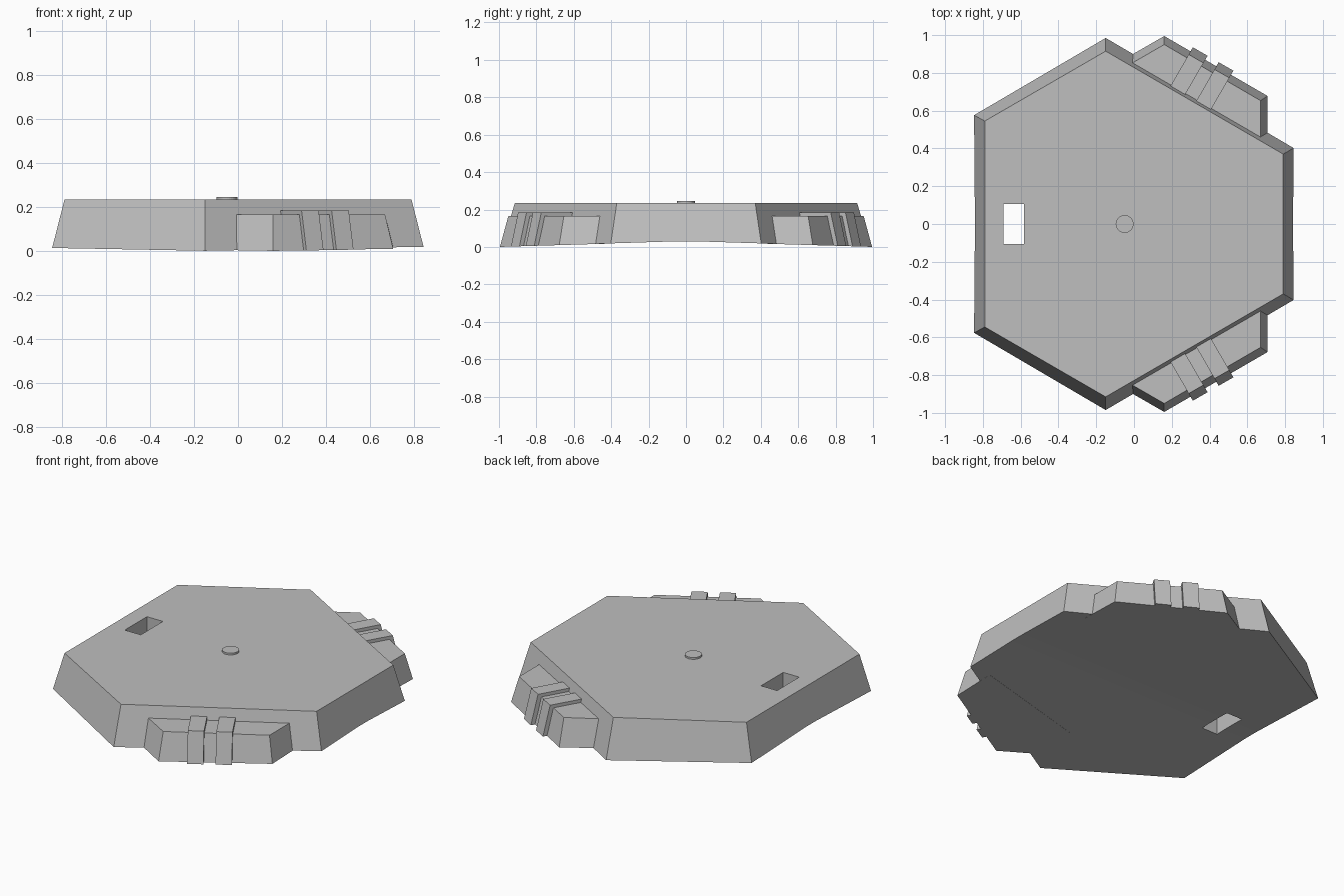
import bpy, bmesh, math
from mathutils import Vector

cube = bpy.data.objects.get("Cube")
if cube:
    bpy.data.objects.remove(cube, do_unlink=True)

grey = bpy.data.materials.new("plain grey")
grey.use_nodes = True
COLOUR = (0.52, 0.52, 0.52, 1)
grey.diffuse_color = COLOUR
grey.node_tree.nodes["Principled BSDF"].inputs["Base Color"].default_value = COLOUR

TOP = 0.235


def loft(name, lower, upper):
    """Solid between two matching rings of 3D points."""
    bm = bmesh.new()
    a = [bm.verts.new(p) for p in lower]
    b = [bm.verts.new(p) for p in upper]
    bm.faces.new(a[::-1])
    bm.faces.new(b)
    for i in range(len(a)):
        j = (i + 1) % len(a)
        bm.faces.new((a[i], a[j], b[j], b[i]))
    bmesh.ops.recalc_face_normals(bm, faces=bm.faces)
    mesh = bpy.data.meshes.new(name)
    bm.to_mesh(mesh)
    bm.free()
    mesh.materials.append(grey)
    obj = bpy.data.objects.new(name, mesh)
    bpy.context.collection.objects.link(obj)
    return obj


def at(points, z):
    return [(x, y, z) for x, y in points]


def mirrored(half):
    return half + [(x, -y) for x, y in reversed(half)]


def on_underside(points):
    """Ring lying on the gently vaulted underside."""
    return [(x, y, max(0, 0.03 * (1 - abs(y)))) for x, y in points]


def cut(target, cutter):
    mod = target.modifiers.new("cut", 'BOOLEAN')
    mod.operation = 'DIFFERENCE'
    mod.solver = 'EXACT'
    mod.object = cutter
    bpy.context.view_layer.objects.active = target
    bpy.ops.object.modifier_apply(modifier=mod.name)
    bpy.data.objects.remove(cutter, do_unlink=True)


# Six-sided tapered body
body = loft("body",
            at(mirrored([(-0.85, -0.578), (-0.15, -0.985), (0.85, -0.405)]), 0),
            at(mirrored([(-0.79, -0.545), (-0.15, -0.915), (0.79, -0.37)]), TOP))

# Shallow vault under the body, and the slot through it
vault = [(-1, 0), (-0.05, 0.03), (0.05, 0.03), (1, 0), (1, -0.1), (-1, -0.1)]
cut(body, loft("vault_cutter", [(-1, y, z) for y, z in vault],
               [(1, y, z) for y, z in vault]))
slot = [(-0.69, -0.107), (-0.582, -0.107), (-0.582, 0.107), (-0.69, 0.107)]
cut(body, loft("slot_cutter", at(slot, -0.1), at(slot, 0.4)))

# Small round button on the top
ring = [(-0.05 + 0.047 * math.cos(math.tau * i / 32),
         0.047 * math.sin(math.tau * i / 32)) for i in range(32)]
button = loft("button", at(ring, TOP - 0.02), at(ring, TOP + 0.011))

# Angled side blocks, each with two raised ribs
ALONG = Vector((math.cos(math.radians(30)), 0.5))
OUT = Vector((0.5, -math.cos(math.radians(30))))
BLOCK_LOW = [(-0.05, -0.6), (-0.05, -0.874), (0.16, -0.995), (0.707, -0.678), (0.707, -0.4)]
BLOCK_HIGH = [(-0.05, -0.6), (-0.05, -0.829), (0.16, -0.95), (0.67, -0.653), (0.67, -0.4)]


def rib_ring(start, width, outer):
    corners = [(start, 0.65), (start, outer), (start + width, outer), (start + width, 0.65)]
    return [tuple(ALONG * t + OUT * n) for t, n in corners]


for side, sign in (("right", 1), ("left", -1)):
    def flip(points):
        return [(x, y * sign) for x, y in points]

    loft(side + "_block", on_underside(flip(BLOCK_LOW)), at(flip(BLOCK_HIGH), 0.165))
    for number, start in enumerate((-0.198, -0.04), 1):
        loft(f"{side}_rib_{number}",
             on_underside(flip(rib_ring(start, 0.09, 0.966))),
             at(flip(rib_ring(start, 0.09, 0.922)), 0.185))
